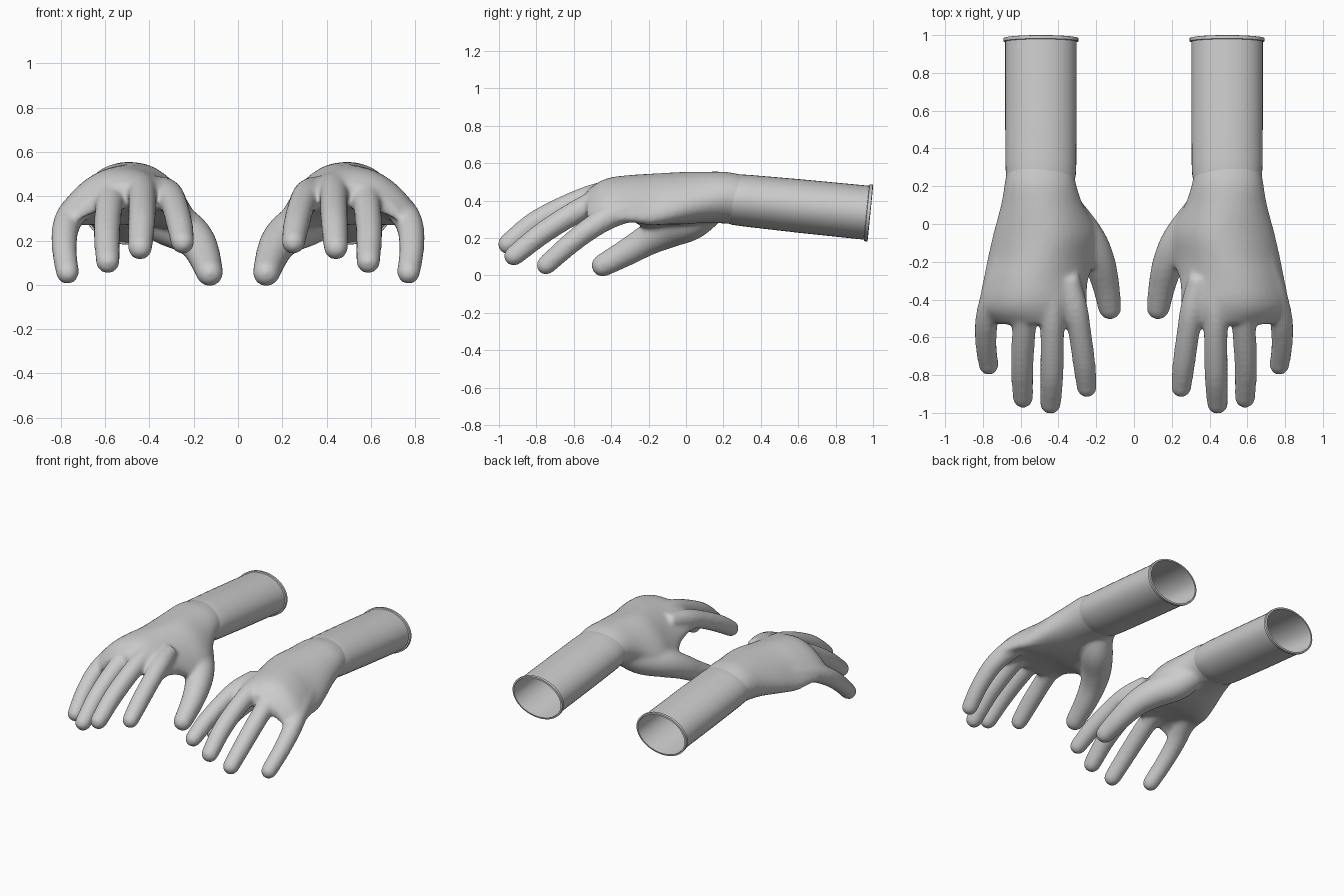
import bpy, bmesh, math
from mathutils import Vector

if "Cube" in bpy.data.objects:
    bpy.data.objects.remove(bpy.data.objects["Cube"])

def loft(bm, rings, closed=False):
    """Skin a list of equal rings; cap the ends or close the strip into a loop."""
    vs = [[bm.verts.new(p) for p in r] for r in rings]
    n = len(vs[0])
    pairs = list(zip(vs, vs[1:])) + ([(vs[-1], vs[0])] if closed else [])
    for a, b in pairs:
        for i in range(n):
            bm.faces.new((a[i], a[(i + 1) % n], b[(i + 1) % n], b[i]))
    if not closed:
        bm.faces.new(vs[0])
        bm.faces.new(vs[-1])

def smooth_path(pts, steps=6):
    """Catmull-Rom through tuples of any length."""
    P = [Vector(p) for p in pts]
    P = [2 * P[0] - P[1]] + P + [2 * P[-1] - P[-2]]
    out = []
    for i in range(1, len(P) - 2):
        a, b, c, d = P[i - 1:i + 3]
        for s in range(steps):
            t = s / steps
            out.append(0.5 * (2 * b + (c - a) * t + (2 * a - 5 * b + 4 * c - d) * t * t
                              + (3 * b - a - 3 * c + d) * t ** 3))
    return out + [P[-2]]

def finger(bm, pts, n=20):
    """Tapered tube through (x, y, z, radius) points with a round tip."""
    path = smooth_path(pts)
    end = path[-1]
    d = (end - path[-2]).to_3d().normalized()
    for a in (25, 45, 65, 82):
        a = math.radians(a)
        c = end.to_3d() + d * end[3] * math.sin(a)
        path.append(Vector((*c, end[3] * math.cos(a))))
    rings = []
    for i, p in enumerate(path):
        q, r = path[max(i - 1, 0)].to_3d(), path[min(i + 1, len(path) - 1)].to_3d()
        t = (r - q).normalized()
        u = t.cross(Vector((0, 0, 1))).normalized()
        v = u.cross(t)
        rings.append([p.to_3d() + p[3] * (u * math.cos(k * math.tau / n) + v * math.sin(k * math.tau / n))
                      for k in range(n)])
    loft(bm, rings)

def palm(bm, sections, n=40):
    """Arched ellipses: y, x left, x right, z top, upper and lower thickness, drop left, drop right."""
    rings = []
    for sec in smooth_path(sections, 5):
        y, xl, xr, zt, b, lo, dl, dr = sec
        ring = []
        for k in range(n):
            c, s = math.cos(k * math.tau / n), math.sin(k * math.tau / n)
            drop = (dr if c > 0 else dl) * c * c
            ring.append(((xl + xr) / 2 + (xr - xl) / 2 * c, y,
                         zt - b + (b if s > 0 else lo) * s - drop))
        rings.append(ring)
    loft(bm, rings)

def finish(bm, name):
    bmesh.ops.recalc_face_normals(bm, faces=bm.faces)
    me = bpy.data.meshes.new(name)
    bm.to_mesh(me)
    bm.free()
    ob = bpy.data.objects.new(name, me)
    bpy.context.collection.objects.link(ob)
    return ob

# Hand: palm, four fingers and thumb, fused into one smooth skin
bm = bmesh.new()
palm(bm, [(.34, .325, .665, .53, .13, .13, 0, 0),
          (.22, .308, .684, .553, .138, .138, 0, 0),
          (.10, .268, .705, .555, .135, .14, .05, .03),
          (-.05, .185, .745, .552, .135, .145, .15, .07),
          (-.18, .20, .775, .545, .125, .135, .16, .11),
          (-.29, .240, .797, .538, .105, .12, .11, .12),
          (-.40, .250, .818, .525, .090, .10, .08, .13),
          (-.47, .25, .81, .498, .073, .08, .075, .135),
          (-.53, .27, .74, .455, .05, .05, .06, .11)])
finger(bm, [(.345, -.28, .44, .055), (.312, -.44, .405, .066), (.286, -.58, .355, .061),
            (.264, -.74, .273, .060), (.25, -.865, .192, .054)])
finger(bm, [(.44, -.28, .46, .055), (.435, -.44, .437, .066), (.433, -.60, .386, .063),
            (.435, -.80, .286, .062), (.442, -.952, .168, .056)])
finger(bm, [(.58, -.28, .43, .055), (.575, -.44, .405, .068), (.584, -.58, .343, .063),
            (.592, -.76, .231, .060), (.588, -.92, .105, .055)])
finger(bm, [(.69, -.20, .37, .06), (.742, -.37, .33, .066), (.778, -.50, .26, .062),
            (.784, -.63, .16, .057), (.77, -.748, .055, .053)])
finger(bm, [(.42, .14, .37, .09), (.34, .03, .295, .105), (.243, -.09, .245, .098),
            (.184, -.20, .192, .085), (.15, -.32, .122, .073), (.128, -.445, .054, .062)])
hand = finish(bm, "hands")
m = hand.modifiers.new("fuse", 'REMESH')
m.mode = 'VOXEL'
m.voxel_size = .012
m.use_smooth_shade = True
m = hand.modifiers.new("soften", 'SMOOTH')
m.factor, m.iterations = .5, 14

# Sleeve: hollow tilted tube with a rolled rim (y, half width, half height)
bm = bmesh.new()
profile = [(.20, .172, .122), (.26, .185, .135), (.33, .188, .138), (.6, .189, .142),
           (.965, .189, .144), (.967, .198, .152), (.984, .198, .152), (.986, .186, .141),
           (.6, .183, .137), (.32, .18, .13), (.21, .165, .115)]
rings = []
for y, rx, rz in profile:
    zc = .397 - .1 * (y - .35)
    rings.append([(.493 + rx * math.cos(a), y + .1 * rz * math.sin(a), zc + rz * math.sin(a))
                  for a in (k * math.tau / 40 for k in range(40))])
loft(bm, rings, closed=True)
sleeve = finish(bm, "sleeves")

# Mirror both parts to the other side
for ob in (hand, sleeve):
    ob.modifiers.new("pair", 'MIRROR').use_mirror_merge = False
bpy.context.view_layer.objects.active = sleeve
sleeve.select_set(True)
bpy.ops.object.shade_smooth_by_angle(angle=math.radians(35))
